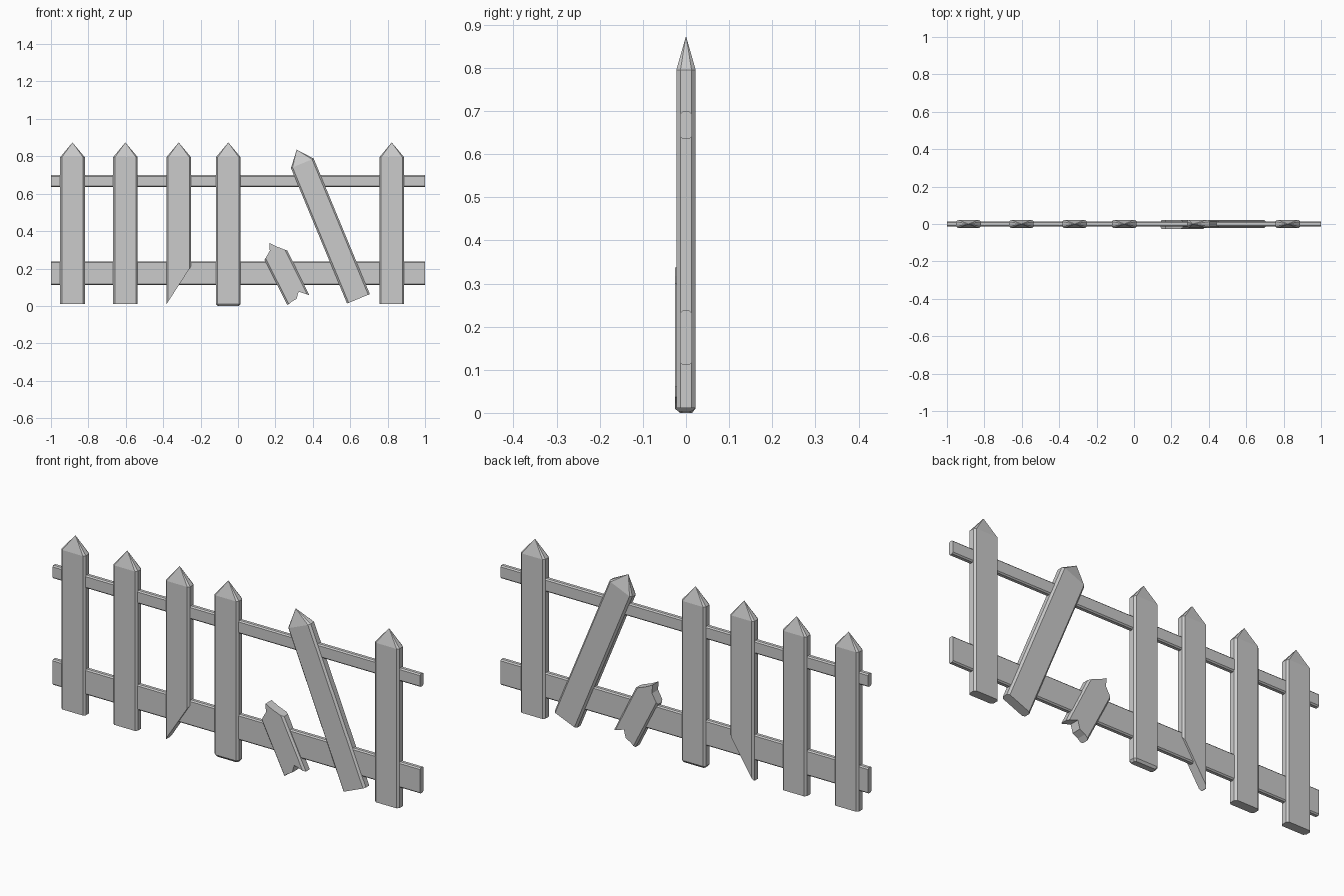
import bpy, bmesh, math
from mathutils import Vector, Matrix

if "Cube" in bpy.data.objects:
    bpy.data.objects.remove(bpy.data.objects["Cube"])


def finish(bm, name):
    bmesh.ops.recalc_face_normals(bm, faces=bm.faces)
    mesh = bpy.data.meshes.new(name)
    bm.to_mesh(mesh)
    bm.free()
    obj = bpy.data.objects.new(name, mesh)
    bpy.context.collection.objects.link(obj)
    return obj


def octagon(a, b, c):
    # rectangle of half sizes a, b with corners cut by c
    return [(a, -b + c), (a, b - c), (a - c, b), (-a + c, b),
            (-a, b - c), (-a, -b + c), (-a + c, -b), (a - c, -b)]


def loft(bm, rings):
    loops = [[bm.verts.new(p) for p in r] for r in rings]
    for r, s in zip(loops, loops[1:]):
        for i in range(len(r)):
            j = (i + 1) % len(r)
            bm.faces.new((r[i], r[j], s[j], s[i]))
    return loops


HALF_W, HALF_D, CHAMFER = 0.066, 0.0225, 0.0095
EAVE, TIP = 0.795, 0.874


def picket(name, x, bottom=0.011, rounded=False, cut=None, lean=None):
    bm = bmesh.new()
    section = octagon(HALF_W, HALF_D, CHAMFER)
    rings = [[(px, py, z) for px, py in section] for z in (bottom, EAVE)]
    if rounded:
        rings.insert(0, [(px, py, 0) for px, py in octagon(HALF_W - 0.008, HALF_D - 0.008, 0.006)])
    loops = loft(bm, rings)
    bm.faces.new(loops[0])
    # pyramid tip
    tip = bm.verts.new((0, 0, TIP))
    top = loops[-1]
    for i in range(8):
        bm.faces.new((top[i], top[(i + 1) % 8], tip))
    if cut:
        # slanted break: cut = (left z, right z)
        p = Vector((-HALF_W, 0, cut[0]))
        normal = Vector((cut[1] - cut[0], 0, -2 * HALF_W)).normalized()
        bmesh.ops.bisect_plane(bm, geom=bm.verts[:] + bm.edges[:] + bm.faces[:],
                               plane_co=p, plane_no=normal, clear_outer=True)
        bmesh.ops.holes_fill(bm, edges=[e for e in bm.edges if e.is_boundary])
    base = Vector((x, 0, 0))
    if lean:
        angle, z = lean
        bm.transform(Matrix.Translation((0, 0, -bottom)))
        bm.transform(Matrix.Rotation(-math.radians(angle), 4, 'Y'))
        base.z = z
    bm.transform(Matrix.Translation(base))
    return finish(bm, name)


def rail(name, z0, z1):
    bm = bmesh.new()
    mid = (z0 + z1) / 2
    section = octagon(0.0135, (z1 - z0) / 2, 0.006)
    loops = loft(bm, [[(x, y, mid + z) for y, z in section] for x in (-1, 1)])
    for loop in loops:
        bm.faces.new(loop)
    return finish(bm, name)


# horizontal rails
rail("lower_rail", 0.111, 0.237)
rail("upper_rail", 0.635, 0.699)

# upright pickets
for i, x in enumerate((-0.885, -0.602, 0.822)):
    picket(f"picket_{i + 1}", x)
picket("picket_rounded_foot", -0.052, rounded=True)
picket("picket_snapped_foot", -0.317, cut=(0.008, 0.212))

# loose leaning picket
picket("leaning_picket", 0.644, lean=(22.5, 0.038))

# broken stump: jagged outline, bevelled along its two long sides
outline = [(0.142, 0.246), (0.170, 0.295), (0.168, 0.337), (0.205, 0.318),
           (0.263, 0.296), (0.382, 0.057), (0.324, 0.076), (0.313, 0.037),
           (0.285, 0.022), (0.265, 0.003)]
bm = bmesh.new()
front = [bm.verts.new((x, -0.026, z)) for x, z in outline]
back = [bm.verts.new((x, 0.021, z)) for x, z in outline]
n = len(outline)
bm.faces.new(front)
bm.faces.new(back)
for i in range(n):
    j = (i + 1) % n
    bm.faces.new((front[i], front[j], back[j], back[i]))
bmesh.ops.recalc_face_normals(bm, faces=bm.faces)
long_edges = [bm.edges.get((s[a], s[b])) for s in (front, back) for a, b in ((4, 5), (9, 0))]
bmesh.ops.bevel(bm, geom=long_edges, offset=0.009, segments=1, affect='EDGES')
finish(bm, "broken_stump")
